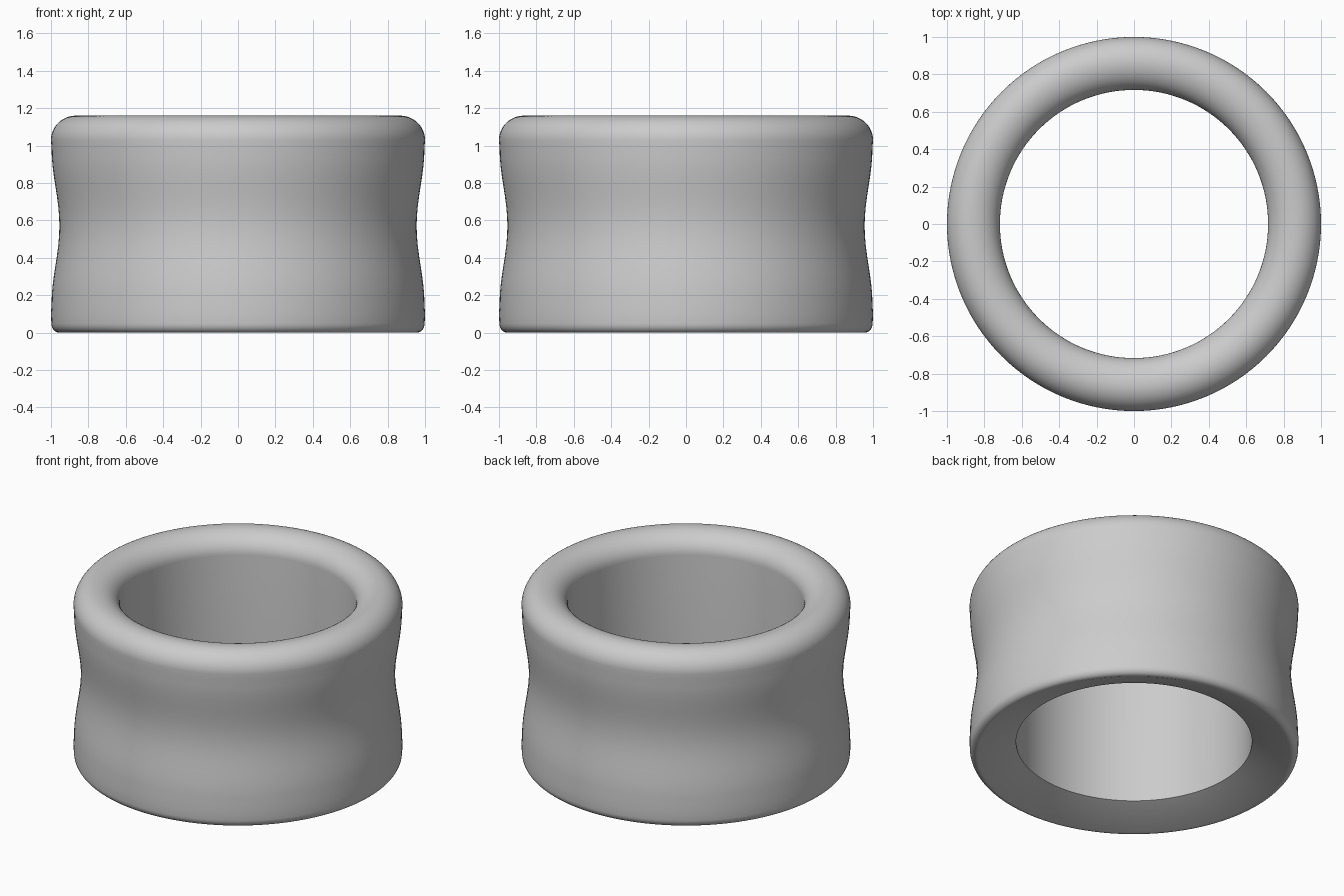
import bpy, bmesh, math

if "Cube" in bpy.data.objects:
    bpy.data.objects.remove(bpy.data.objects["Cube"])

SEG = 128


def arc(cr, cz, rr, rz, a0, a1, n):
    """Elliptical arc in the (radius, z) plane, angles in degrees."""
    pts = []
    for i in range(n + 1):
        a = math.radians(a0 + (a1 - a0) * i / n)
        pts.append((cr + rr * math.cos(a), cz + rz * math.sin(a)))
    return pts


# Closed cross-section, running anticlockwise from the bottom lip
profile = arc(0.957, 0.05, 0.041, 0.05, -100, 0, 8)          # small bottom lip
profile.append((1.0, 0.10))
n = 16                                                        # concave outer wall
for i in range(n + 1):
    t = i / n
    z = 0.15 + 0.84 * t
    profile.append((0.955 + 0.042 * (1 - math.cos(math.pi * (2 * t - 1))) / 2, z))
profile += arc(0.865, 1.03, 0.135, 0.13, 0, 90, 12)           # outer top roll
profile += arc(0.865, 1.03, 0.148, 0.13, 90, 180, 12)[1:]     # inner top roll
profile.append((0.717, 0.09))                                 # straight bore, then flared underside

# Revolve the cross-section
bm = bmesh.new()
rings = []
for k in range(SEG):
    a = 2 * math.pi * k / SEG
    rings.append([bm.verts.new((r * math.cos(a), r * math.sin(a), z)) for r, z in profile])
m = len(profile)
for k in range(SEG):
    p, q = rings[k], rings[(k + 1) % SEG]
    for j in range(m):
        i = (j + 1) % m
        bm.faces.new((p[j], q[j], q[i], p[i]))
bmesh.ops.recalc_face_normals(bm, faces=bm.faces)
mesh = bpy.data.meshes.new("ring_band")
bm.to_mesh(mesh)
bm.free()

ring = bpy.data.objects.new("ring_band", mesh)
bpy.context.collection.objects.link(ring)

grey = bpy.data.materials.new("light grey")
grey.diffuse_color = (0.6, 0.6, 0.6, 1)
grey.use_nodes = True
grey.node_tree.nodes["Principled BSDF"].inputs["Base Color"].default_value = grey.diffuse_color
mesh.materials.append(grey)

bpy.context.view_layer.objects.active = ring
ring.select_set(True)
bpy.ops.object.shade_smooth_by_angle(angle=math.radians(40))
